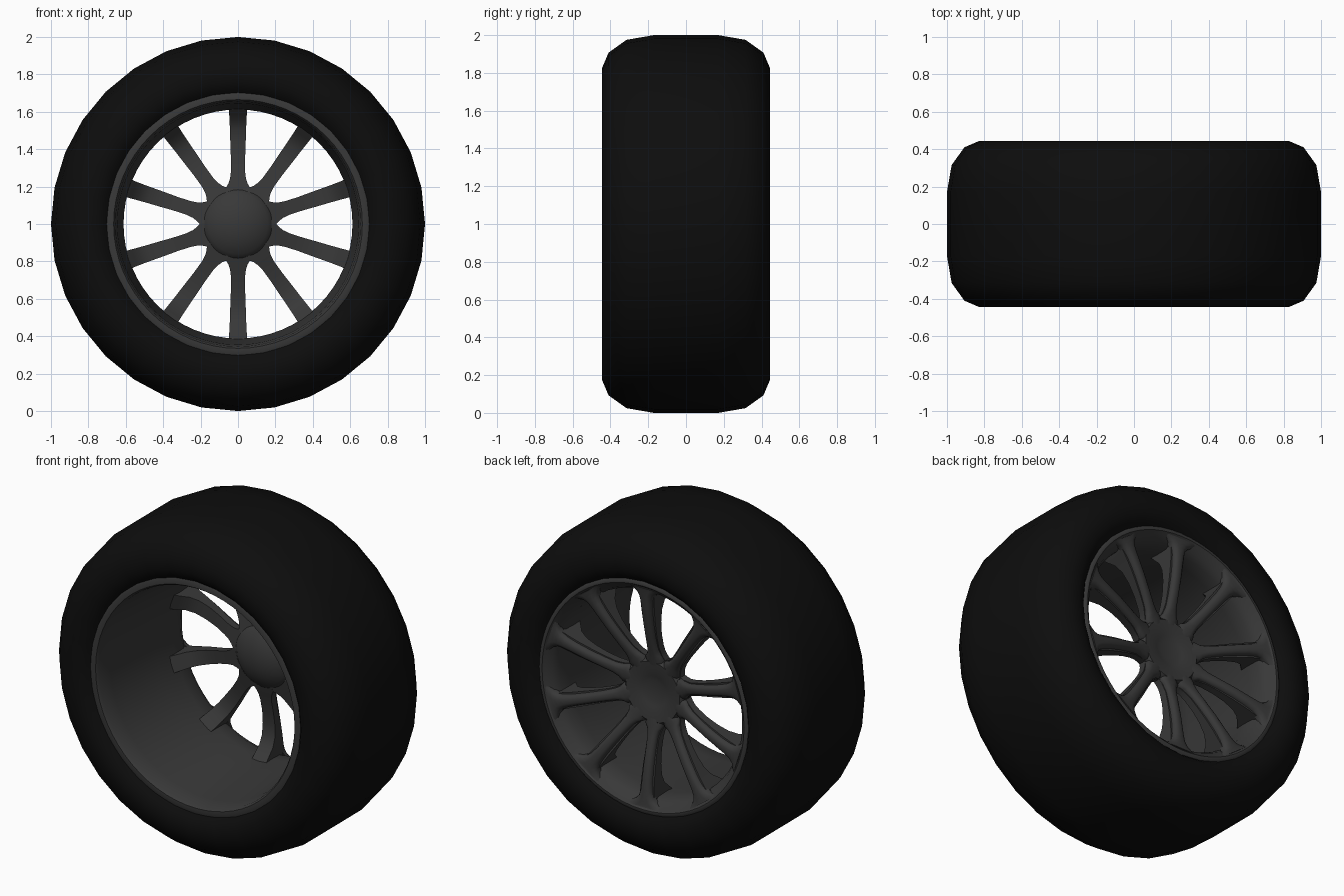
import bpy, bmesh, math

if "Cube" in bpy.data.objects:
    bpy.data.objects.remove(bpy.data.objects["Cube"])


def material(name, v):
    m = bpy.data.materials.new(name)
    m.diffuse_color = (v, v, v, 1)
    m.use_nodes = True
    m.node_tree.nodes["Principled BSDF"].inputs["Base Color"].default_value = m.diffuse_color
    return m


RUBBER = material("rubber", 0.004)
METAL = material("dark_metal", 0.04)
CENTRE_Z = 1.0


def finish(bm, name, mat, angle):
    bmesh.ops.remove_doubles(bm, verts=bm.verts, dist=1e-5)
    bmesh.ops.recalc_face_normals(bm, faces=bm.faces)
    me = bpy.data.meshes.new(name)
    bm.to_mesh(me)
    bm.free()
    ob = bpy.data.objects.new(name, me)
    bpy.context.collection.objects.link(ob)
    me.materials.append(mat)
    bpy.ops.object.select_all(action='DESELECT')
    ob.select_set(True)
    bpy.context.view_layer.objects.active = ob
    bpy.ops.object.shade_smooth_by_angle(angle=math.radians(angle))
    return ob


def lathe(name, profile, segs, mat, closed=True, angle=40):
    """Turn a (y, radius) profile around the axle."""
    bm = bmesh.new()
    rings = []
    for i in range(segs):
        a = 2 * math.pi * i / segs
        rings.append([bm.verts.new((r * math.sin(a), y, CENTRE_Z + r * math.cos(a)))
                      for y, r in profile])
    n = len(profile)
    for i in range(segs):
        p, q = rings[i], rings[(i + 1) % segs]
        for j in range(n if closed else n - 1):
            k = (j + 1) % n
            bm.faces.new((p[j], p[k], q[k], q[j]))
    return finish(bm, name, mat, angle)


def spokes(name, stations, section, angle=35, count=10):
    """Loft a section along (radius, half width, y back, y front) stations, repeated round the axle."""
    bm = bmesh.new()
    for s in range(count):
        a = 2 * math.pi * s / count
        c, d = math.cos(a), math.sin(a)
        rings = []
        for r, w, yb, yf in stations:
            ring = []
            for u, t in section:
                x = u * w
                ring.append(bm.verts.new((x * c + r * d, yb + t * (yf - yb),
                                          CENTRE_Z + r * c - x * d)))
            rings.append(ring)
        n = len(section)
        for p, q in zip(rings, rings[1:]):
            for j in range(n):
                k = (j + 1) % n
                bm.faces.new((p[j], p[k], q[k], q[j]))
        bm.faces.new(rings[0])
        bm.faces.new(rings[-1])
    return finish(bm, name, METAL, angle)


# Tyre: 32-sided, rounded shoulders, sidewalls tucking in at the rim
half = [(0.17, 1.0), (0.315, 0.975), (0.41, 0.907), (0.445, 0.825),
        (0.445, 0.765), (0.425, 0.72), (0.385, 0.685)]
lathe("tyre", [(-y, r) for y, r in reversed(half)] + half, 32, RUBBER, closed=False, angle=60)

# Rim barrel: lip on both sides, tapering to the spoked end
lathe("rim", [(-0.37, 0.705), (-0.405, 0.702), (-0.41, 0.69), (-0.41, 0.665), (-0.395, 0.655),
              (-0.30, 0.645), (0.10, 0.622), (0.25, 0.612), (0.33, 0.615), (0.37, 0.635),
              (0.395, 0.66), (0.41, 0.675), (0.41, 0.69), (0.40, 0.702), (0.37, 0.705),
              (0.34, 0.67), (-0.33, 0.67)], 64, METAL)

# Hub: domed inside, shallow dish outside
lathe("hub", [(0.175, 0), (0.18, 0.06), (0.195, 0.11), (0.22, 0.16), (0.245, 0.187),
              (0.27, 0.197), (0.30, 0.195), (0.317, 0.18), (0.312, 0.13), (0.303, 0.09),
              (0.296, 0.06), (0.296, 0)], 40, METAL, closed=False)

# Spoke webs: flat-sided, flared inward where they meet the barrel
spokes("spoke_webs",
       [(0.16, 0.055, 0.235, 0.29), (0.195, 0.064, 0.245, 0.29), (0.215, 0.052, 0.25, 0.295),
        (0.24, 0.043, 0.258, 0.30), (0.28, 0.038, 0.268, 0.315), (0.35, 0.038, 0.285, 0.332),
        (0.43, 0.041, 0.295, 0.350), (0.50, 0.043, 0.290, 0.362), (0.55, 0.045, 0.268, 0.368),
        (0.585, 0.047, 0.23, 0.372), (0.63, 0.049, 0.185, 0.375)],
       [(-1, 0), (1, 0), (1, 1), (-1, 1)])

# Spoke ridges: rounded outer face, spreading into the rim and hub
spokes("spoke_ridges",
       [(0.11, 0.034, 0.27, 0.306), (0.16, 0.05, 0.28, 0.315), (0.20, 0.06, 0.285, 0.322),
        (0.225, 0.043, 0.29, 0.328), (0.26, 0.034, 0.295, 0.337), (0.34, 0.031, 0.31, 0.359),
        (0.43, 0.032, 0.33, 0.379), (0.52, 0.034, 0.345, 0.393), (0.57, 0.038, 0.35, 0.399),
        (0.605, 0.047, 0.355, 0.402), (0.63, 0.066, 0.36, 0.404), (0.65, 0.105, 0.365, 0.405),
        (0.662, 0.15, 0.37, 0.406)],
       [(-1, 0), (1, 0), (0.97, 0.55), (0.75, 0.85), (0.35, 1), (-0.35, 1),
        (-0.75, 0.85), (-0.97, 0.55)], angle=50)
